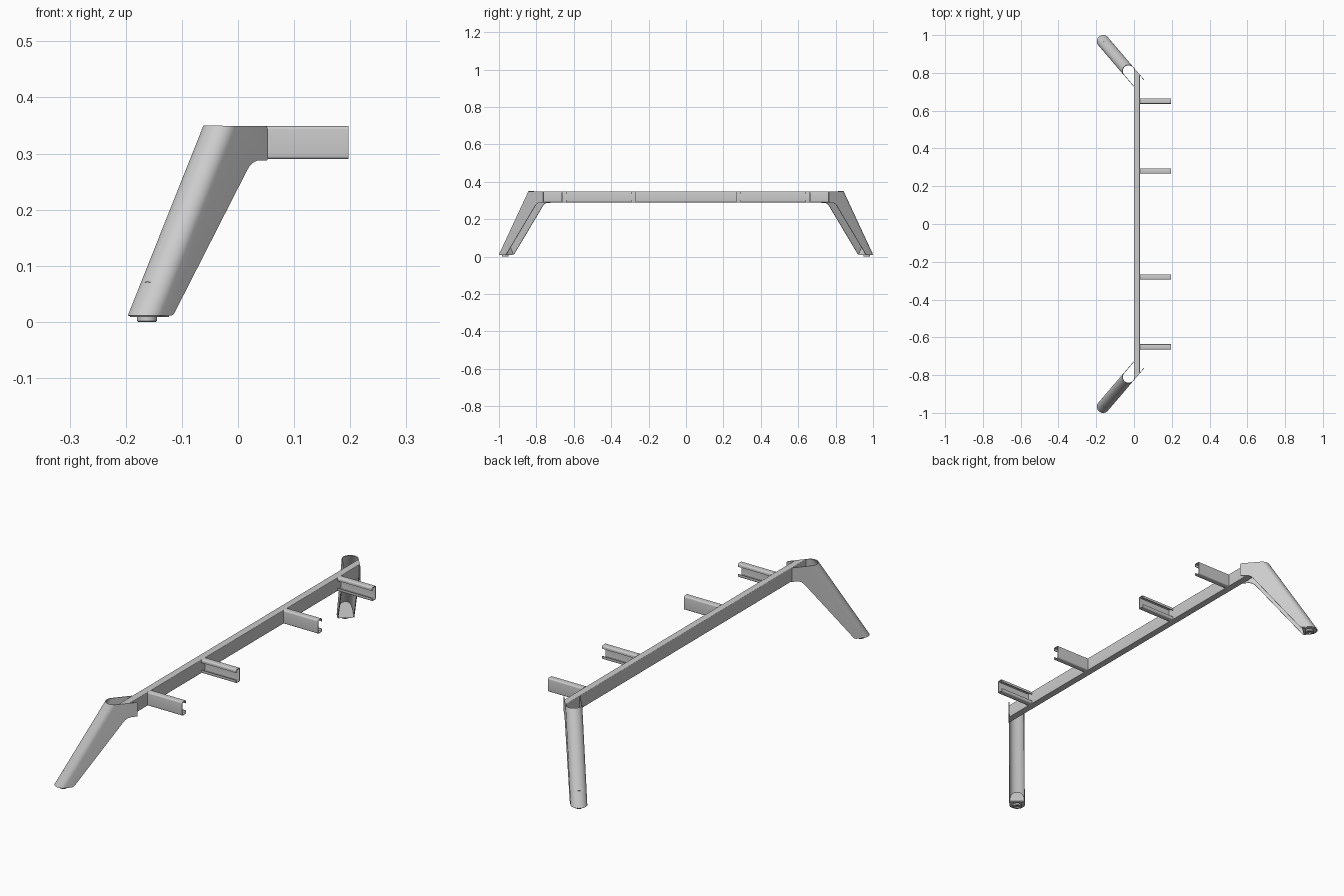
import bpy, bmesh, math
from mathutils import Vector

if "Cube" in bpy.data.objects:
    bpy.data.objects.remove(bpy.data.objects["Cube"])

TOP, LOW = 0.349, 0.29           # top and underside of the frame
CX, CY = -0.029, -0.81           # centre of the leg's rounded top
DX, DY = -0.65, -0.76            # plan direction in which the leg splays
R = 0.0315                       # sheet mid-line radius of the leg
BOT, REACH = 0.011, 0.207        # leg bottom height and splay distance
T = 0.003                        # sheet thickness


def leg_pt(s, t, z):
    """Leg-local (along splay, across, height) to world."""
    return Vector((CX + DX * s - DY * t, CY + DY * s + DX * t, z))


def fillet(pts, radii, closed=False, seg=5):
    """Round the corners of a 2D polyline."""
    pts = [Vector(p) for p in pts]
    out, n = [], len(pts)
    for i, p in enumerate(pts):
        r = radii[i]
        if r == 0 or (not closed and i in (0, n - 1)):
            out.append(p)
            continue
        a = p + (pts[i - 1] - p).normalized() * r
        b = p + (pts[(i + 1) % n] - p).normalized() * r
        for k in range(seg + 1):
            f = k / seg
            out.append(a * (1 - f) ** 2 + p * 2 * f * (1 - f) + b * f * f)
    return out


def make(name, verts, faces, thick=0, mirror=True):
    me = bpy.data.meshes.new(name)
    me.from_pydata([tuple(v) for v in verts], [], faces)
    ob = bpy.data.objects.new(name, me)
    bpy.context.collection.objects.link(ob)
    bm = bmesh.new()
    bm.from_mesh(me)
    bmesh.ops.remove_doubles(bm, verts=bm.verts, dist=1e-5)
    bmesh.ops.recalc_face_normals(bm, faces=bm.faces)
    bm.to_mesh(me)
    bm.free()
    if thick:
        m = ob.modifiers.new("sheet", 'SOLIDIFY')
        m.thickness, m.offset = thick, 0
    if mirror:
        m = ob.modifiers.new("mirror", 'MIRROR')
        m.use_axis = (False, True, False)
        m.use_mirror_merge = False
    bpy.ops.object.select_all(action='DESELECT')
    ob.select_set(True)
    bpy.context.view_layer.objects.active = ob
    bpy.ops.object.convert(target='MESH')
    bpy.ops.object.shade_smooth_by_angle(angle=math.radians(35))
    return ob


def prism(name, ring_a, ring_b, mirror=True):
    n = len(ring_a)
    faces = [(i, (i + 1) % n, n + (i + 1) % n, n + i) for i in range(n)]
    faces += [tuple(range(n)), tuple(range(2 * n - 1, n - 1, -1))]
    return make(name, list(ring_a) + list(ring_b), faces, mirror=mirror)


# cross beam with ends mitred against the leg flanks
sec = fillet([(0, LOW), (0.031, LOW), (0.031, TOP), (0, TOP)], [0.003] * 4, True, 3)
end = lambda x: 0.824 - 1.17 * x
prism("cross_beam", [(p.x, -end(p.x), p.y) for p in sec],
      [(p.x, end(p.x), p.y) for p in sec], mirror=False)

# lipped channel arms, each pair opening towards each other
h = T / 2
for name, web, lip in (("outer_arm", -0.663, -0.638), ("inner_arm", -0.268, -0.293)):
    lo, hi = LOW + h, TOP - h
    c = fillet([(lip, lo + 0.012), (lip, lo), (web, lo), (web, hi), (lip, hi),
                (lip, hi - 0.012)], [0.005] * 6, seg=4)
    n = len(c)
    make(name + "s", [(x, p.x, p.y) for x in (0.031, 0.197) for p in c],
         [(i, i + 1, n + i + 1, n + i) for i in range(n - 1)], T)

# folded leg: two flat flanks joined by a half-round nose
side = fillet([(0, TOP), (REACH, BOT), (0.172, BOT), (-0.045, LOW - 0.002),
               (-0.088, LOW - 0.002), (-0.088, TOP)],
              [0, 0, 0.008, 0.022, 0.004, 0.008], True)
n = len(side)
verts = [leg_pt(p.x, t, p.y) for t in (-R, R) for p in side]
faces = [tuple(range(n)), tuple(range(2 * n - 1, n - 1, -1))]
SEG = 20
for k in range(SEG + 1):
    a = math.pi * (k / SEG - 0.5)
    for s, z in ((0, TOP), (REACH, BOT)):
        verts.append(leg_pt(s + R * math.cos(a), R * math.sin(a), z))
    if k:
        b = 2 * n + 2 * k
        faces.append((b - 2, b, b + 1, b - 1))
make("legs", verts, faces, T)


def d_ring(r, z, back, centre):
    arc = [math.pi * (k / 16 - 0.5) for k in range(17)]
    return ([leg_pt(back, -r, z)] + [leg_pt(centre + r * math.cos(a), r * math.sin(a), z)
            for a in arc] + [leg_pt(back, r, z)])


# foot plates closing the leg bottoms
prism("foot_plates", d_ring(0.029, 0.009, 0.178, REACH), d_ring(0.029, 0.012, 0.178, REACH))

# arched tongues sloping up inside the leg bottoms
arch = [(-0.03, 0.0)] + [(-0.03 * math.cos(math.pi * k / 16),
        0.2 + 0.8 * math.sin(math.pi * k / 16)) for k in range(17)] + [(0.03, 0.0)]
make("foot_tongues", [leg_pt(0.177 + 0.026 * f, t, 0.012 + 0.06 * f) for t, f in arch],
     [tuple(range(len(arch)))], 0.002)

# round foot pads with a recessed underside
rings = [(0.009, 0.006), (0.009, 0), (0.016, 0), (0.018, 0.002), (0.018, 0.0095)]
N = 24
verts = [leg_pt(0.205 + r * math.cos(2 * math.pi * k / N),
                r * math.sin(2 * math.pi * k / N), z) for r, z in rings for k in range(N)]
faces = [(j * N + k, j * N + (k + 1) % N, (j + 1) * N + (k + 1) % N, (j + 1) * N + k)
         for j in range(len(rings) - 1) for k in range(N)]
faces += [tuple(range(N)), tuple(range(4 * N, 5 * N))]
make("foot_pads", verts, faces)
